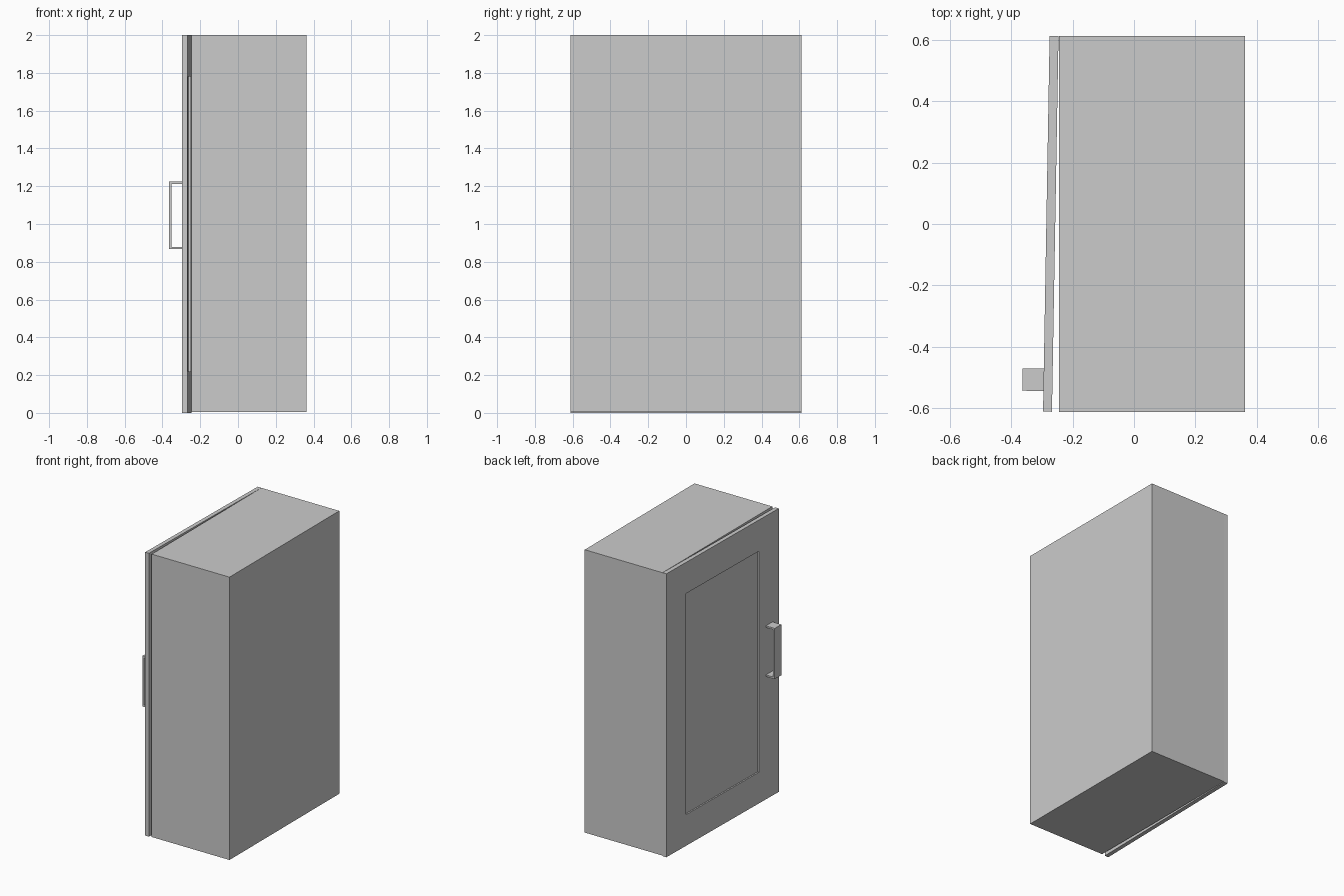
import bpy, math
from mathutils import Matrix

if "Cube" in bpy.data.objects:
    bpy.data.objects.remove(bpy.data.objects["Cube"])

HINGE = Matrix.Translation((-0.246, 0.612, 0)) @ Matrix.Rotation(math.radians(-1.0), 4, 'Z')


def mesh_object(name, verts, faces, matrix=None):
    mesh = bpy.data.meshes.new(name)
    mesh.from_pydata(verts, [], faces)
    if matrix:
        mesh.transform(matrix)
    obj = bpy.data.objects.new(name, mesh)
    bpy.context.collection.objects.link(obj)
    return obj


def box(name, x, y, z, matrix=None):
    verts = [(a, b, c) for a in x for b in y for c in z]
    faces = [(0, 1, 3, 2), (4, 6, 7, 5), (0, 4, 5, 1), (2, 3, 7, 6), (0, 2, 6, 4), (1, 5, 7, 3)]
    return mesh_object(name, verts, faces, matrix)


def ring(y, z):
    return [(y[0], z[0]), (y[1], z[0]), (y[1], z[1]), (y[0], z[1])]


def frame(name, x, outer, inner, matrix):
    """Rectangular frame in the y-z plane, extruded between two x values."""
    loops = [(x[0], outer), (x[0], inner), (x[1], inner), (x[1], outer)]
    verts = [(px, a, b) for px, loop in loops for a, b in loop]
    faces = []
    for k in range(4):
        n = (k + 1) % 4
        for i in range(4):
            j = (i + 1) % 4
            faces.append((k * 4 + i, n * 4 + i, n * 4 + j, k * 4 + j))
    return mesh_object(name, verts, faces, matrix)


# hollow cabinet body, open towards the door
X0, X1, Y, Z0, Z1, T = -0.245, 0.362, 0.612, 0.004, 2.0, 0.03
outer, inner = ring((-Y, Y), (Z0, Z1)), ring((T - Y, Y - T), (Z0 + T, Z1 - T))
loops = [(X1, outer), (X0, outer), (X0, inner), (X1 - T, inner)]
verts = [(px, a, b) for px, loop in loops for a, b in loop]
faces = [(0, 1, 2, 3), (15, 14, 13, 12)]
for k in range(3):
    for i in range(4):
        j = (i + 1) % 4
        faces.append((k * 4 + i, k * 4 + 4 + i, k * 4 + 4 + j, k * 4 + j))
mesh_object("cabinet_body", verts, faces)

# door frame and recessed panel, swung slightly open about the hinge
win_y, win_z = (-1.006, -0.213), (0.22, 1.78)
frame("door_frame", (-0.029, 0), ring((-1.224, 0), (0, 2)), ring(win_y, win_z), HINGE)
box("door_panel", (-0.019, -0.010), win_y, win_z, HINGE)

# flat strap handle: U profile in x-z, extruded along y
t, xo, xi, zb, zt = 0.012, -0.098, -0.029, 0.867, 1.225
profile = [(xi, zb), (xo, zb), (xo, zt), (xi, zt),
           (xi, zt - t), (xo + t, zt - t), (xo + t, zb + t), (xi, zb + t)]
verts = [(px, py, pz) for py in (-1.157, -1.084) for px, pz in profile]
faces = []
for side in (0, 8):
    for q in ((0, 1, 6, 7), (1, 2, 5, 6), (2, 3, 4, 5)):
        faces.append(tuple(side + v for v in (q if side else q[::-1])))
faces += [(i, (i + 1) % 8, (i + 1) % 8 + 8, i + 8) for i in range(8)]
mesh_object("door_handle", verts, faces, HINGE)

# consistent outward normals
import bmesh
for obj in bpy.context.collection.objects:
    bm = bmesh.new()
    bm.from_mesh(obj.data)
    bmesh.ops.recalc_face_normals(bm, faces=bm.faces)
    bm.to_mesh(obj.data)
    bm.free()
